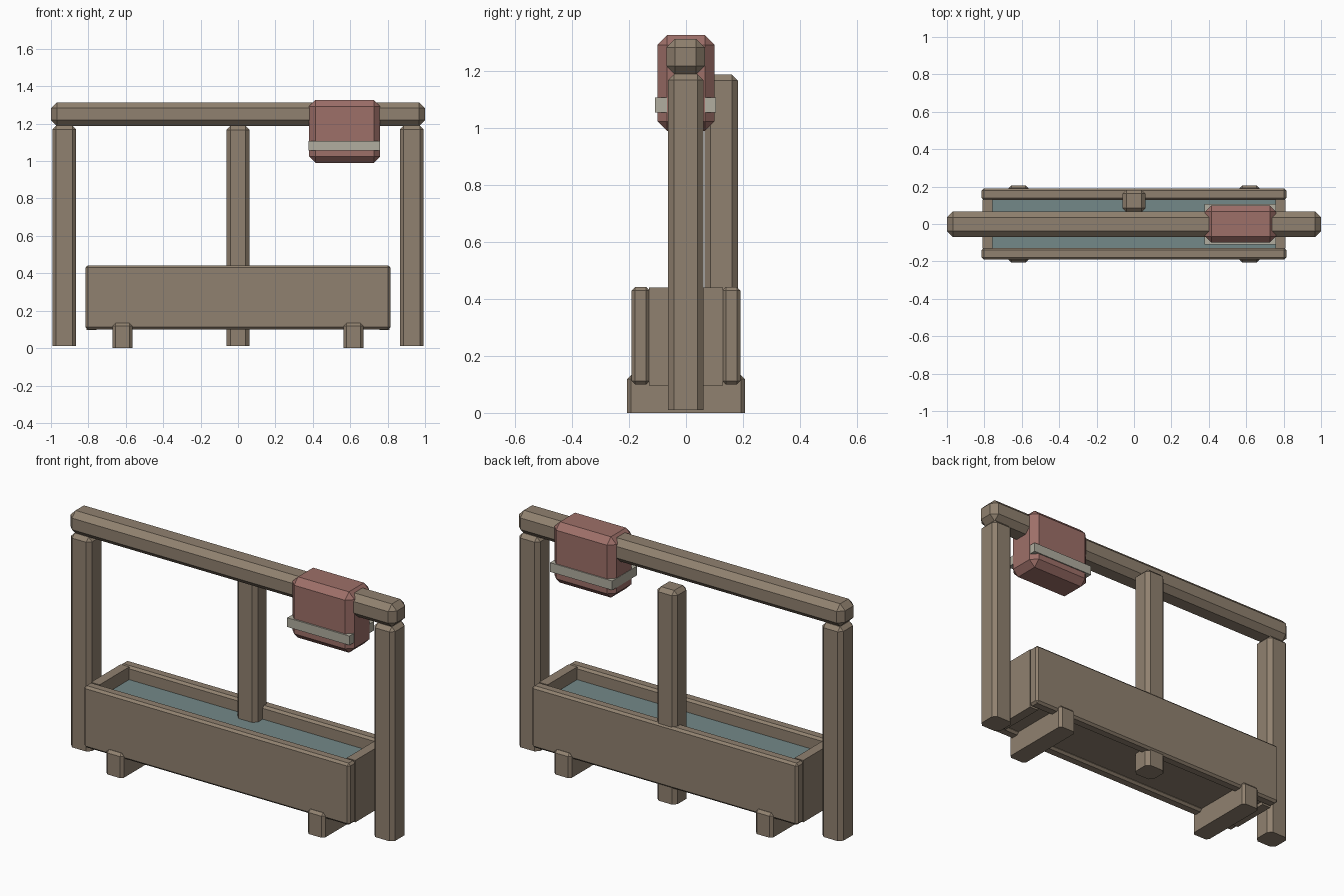
import bpy
import bmesh
from mathutils import Vector

cube = bpy.data.objects.get("Cube")
if cube:
    bpy.data.objects.remove(cube, do_unlink=True)


def make_material(name, colour):
    mat = bpy.data.materials.new(name)
    mat.use_nodes = True
    rgba = (*colour, 1.0)
    mat.diffuse_color = rgba
    mat.node_tree.nodes["Principled BSDF"].inputs["Base Color"].default_value = rgba
    return mat


WOOD = make_material("weathered wood", (0.28, 0.22, 0.16))
RED = make_material("faded red cloth", (0.34, 0.16, 0.14))
STRAP = make_material("pale strap", (0.44, 0.42, 0.35))
WATER = make_material("dull water", (0.175, 0.25, 0.25))


def box(name, x, y, z, mat, chamfer=0.0, flat_base=False):
    """Box from (min, max) ranges, chamfered; flat_base keeps the foot edges square."""
    low, high = Vector((x[0], y[0], z[0])), Vector((x[1], y[1], z[1]))
    centre, size = (low + high) / 2, high - low
    bm = bmesh.new()
    bmesh.ops.create_cube(bm, size=1.0)
    for v in bm.verts:
        v.co = Vector(a * b for a, b in zip(v.co, size))
    if chamfer:
        edges = [e for e in bm.edges
                 if not (flat_base and all(v.co.z < 0 for v in e.verts))]
        bmesh.ops.bevel(bm, geom=edges, offset=chamfer, segments=1,
                        affect='EDGES', clamp_overlap=True)
    bmesh.ops.recalc_face_normals(bm, faces=bm.faces)
    mesh = bpy.data.meshes.new(name)
    bm.to_mesh(mesh)
    bm.free()
    mesh.materials.append(mat)
    obj = bpy.data.objects.new(name, mesh)
    obj.location = centre
    bpy.context.collection.objects.link(obj)
    return obj


def mirrored(span, sign):
    return tuple(sorted(sign * v for v in span))


# Parts repeated on both ends
for side, sign in (("left", 1), ("right", -1)):
    box(f"{side}_post", mirrored((0.865, 0.993), sign), (-0.063, 0.061),
        (0.01, 1.19), WOOD, 0.021, True)
    box(f"{side}_trough_end", mirrored((0.757, 0.81), sign), (-0.13, 0.13),
        (0.097, 0.44), WOOD)
    box(f"{side}_foot", mirrored((0.565, 0.67), sign), (-0.207, 0.207),
        (0.0, 0.133), WOOD, 0.014, True)

# Middle post behind the beam
box("middle_post", (-0.062, 0.062), (0.065, 0.183), (0.01, 1.188), WOOD, 0.021, True)

# Long trough boards, floor and water
for side, sign in (("back", 1), ("front", -1)):
    box(f"{side}_trough_board", (-0.815, 0.815), mirrored((0.128, 0.191), sign),
        (0.1, 0.442), WOOD, 0.012)
box("trough_floor", (-0.76, 0.76), (-0.135, 0.135), (0.115, 0.16), WOOD)
box("water", (-0.76, 0.76), (-0.135, 0.135), (0.35, 0.37), WATER)

# Top rail with a folded blanket and its strap
box("top_rail", (-1.0, 1.0), (-0.069, 0.066), (1.188, 1.314), WOOD, 0.031)
box("blanket", (0.38, 0.76), (-0.1, 0.1), (0.99, 1.327), RED, 0.034)
box("blanket_strap", (0.378, 0.759), (-0.109, 0.106), (1.056, 1.107), STRAP)
